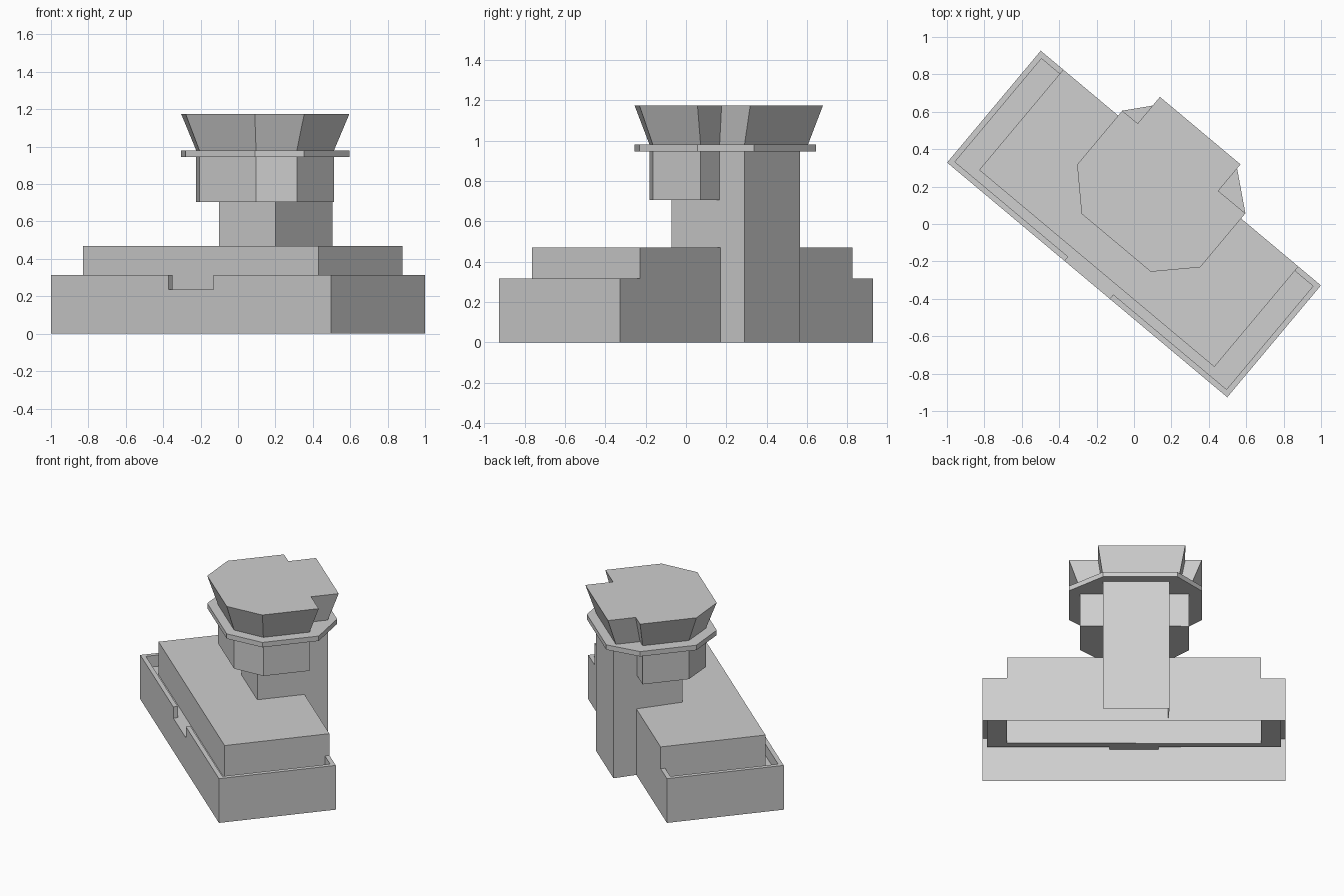
import bpy
import bmesh
from math import radians
from mathutils import Matrix

cube = bpy.data.objects.get("Cube")
if cube:
    bpy.data.objects.remove(cube, do_unlink=True)

# One plain concrete colour
concrete = bpy.data.materials.new("concrete_grey")
concrete.use_nodes = True
colour = (0.62, 0.62, 0.62, 1)
concrete.diffuse_color = colour
concrete.node_tree.nodes["Principled BSDF"].inputs["Base Color"].default_value = colour

# The whole building stands turned on its site
TURN = Matrix.Rotation(radians(-39.95), 4, 'Z')


def finish(name, bm):
    mesh = bpy.data.meshes.new(name)
    bm.to_mesh(mesh)
    bm.free()
    mesh.transform(TURN)
    mesh.materials.append(concrete)
    obj = bpy.data.objects.new(name, mesh)
    bpy.context.collection.objects.link(obj)
    return obj


def signed_area(points):
    following = points[1:] + points[:1]
    return sum(a[0] * b[1] - b[0] * a[1] for a, b in zip(points, following))


def loft(name, low, z_low, z_high, high=None, bottom=True, top=True, sides=True):
    """Join a low plan outline to a high one, with optional caps."""
    high = high or low
    if signed_area(low) < 0:
        low, high = low[::-1], high[::-1]
    bm = bmesh.new()
    upper = [bm.verts.new((x, y, z_high)) for x, y in high]
    if sides:
        lower = [bm.verts.new((x, y, z_low)) for x, y in low]
        for i in range(len(low)):
            j = (i + 1) % len(low)
            bm.faces.new((lower[i], lower[j], upper[j], upper[i]))
        if bottom:
            bm.faces.new(lower[::-1])
    if top:
        bm.faces.new(upper)
    return finish(name, bm)


def rect(x0, x1, y0, y1):
    return [(x0, y0), (x1, y0), (x1, y1), (x0, y1)]


LENGTH, WIDTH = 0.977, 0.39        # half sizes of the base
IN_X, IN_Y = 0.947, 0.36           # inner face of the parapet
BLOCK_X, BLOCK_Y = 0.82, -0.31     # upper storey
GAP = 0.157                        # half width of the parapet opening
FLOOR, RIM, ROOF = 0.235, 0.315, 0.47
DRUM, DECK, CAB, TOP = 0.705, 0.945, 0.98, 1.175

# Ground storey walls, open underneath
loft("ground_storey_walls", rect(-LENGTH, LENGTH, -WIDTH, WIDTH), 0, FLOOR,
     bottom=False, top=False)

# Terrace floor running around three sides, reaching out into the opening
loft("terrace_floor", [
    (-IN_X, IN_Y), (-IN_X, -IN_Y), (-GAP, -IN_Y), (-GAP, -WIDTH),
    (GAP, -WIDTH), (GAP, -IN_Y), (IN_X, -IN_Y), (IN_X, IN_Y),
    (BLOCK_X, IN_Y), (BLOCK_X, BLOCK_Y), (-BLOCK_X, BLOCK_Y), (-BLOCK_X, IN_Y)],
    FLOOR, FLOOR, sides=False)

# Parapet halves either side of the opening
for side, s in (("left", 1), ("right", -1)):
    loft("parapet_" + side, [(s * x, y) for x, y in (
        (GAP, -WIDTH), (LENGTH, -WIDTH), (LENGTH, WIDTH), (BLOCK_X, WIDTH),
        (BLOCK_X, IN_Y), (IN_X, IN_Y), (IN_X, -IN_Y), (GAP, -IN_Y))],
        FLOOR, RIM, bottom=False)

# Upper storey, flush with the back wall
loft("upper_storey", rect(-BLOCK_X, BLOCK_X, BLOCK_Y, WIDTH), FLOOR, ROOF, bottom=False)

# Tower shaft above the roof, and its pier running down the back wall
BACK = 0.546
loft("tower_shaft", [(-0.197, 0.075), (0.2, 0.075), (0.2, BACK), (-0.23, BACK)],
     ROOF, DECK)
loft("tower_pier", [(-0.218, WIDTH), (0.2, WIDTH), (0.2, BACK), (-0.23, BACK)],
     0, ROOF, bottom=False, top=False)

# Drum under the balcony
drum_front = [(-0.355, 0.385), (-0.355, 0.076), (-0.205, -0.077),
              (0.19, -0.077), (0.347, 0.076), (0.347, 0.385)]
loft("tower_drum", drum_front, DRUM, DECK)

# Balcony slab
rim_front = [(-0.437, 0.424), (-0.437, 0.048), (-0.25, -0.138),
             (0.233, -0.138), (0.42, 0.05), (0.42, 0.426)]
loft("balcony", rim_front + [(0.2, 0.608), (-0.28, 0.608)], DECK, CAB)

# Flared control cab with a projecting back bay
bay_low = [(0.2, 0.385), (0.2, BACK), (-0.29, BACK), (-0.29, 0.385)]
bay_high = [(0.232, 0.425), (0.232, 0.61), (-0.33, 0.61), (-0.33, 0.425)]
loft("control_cab", drum_front + bay_low, CAB, TOP, high=rim_front + bay_high)
